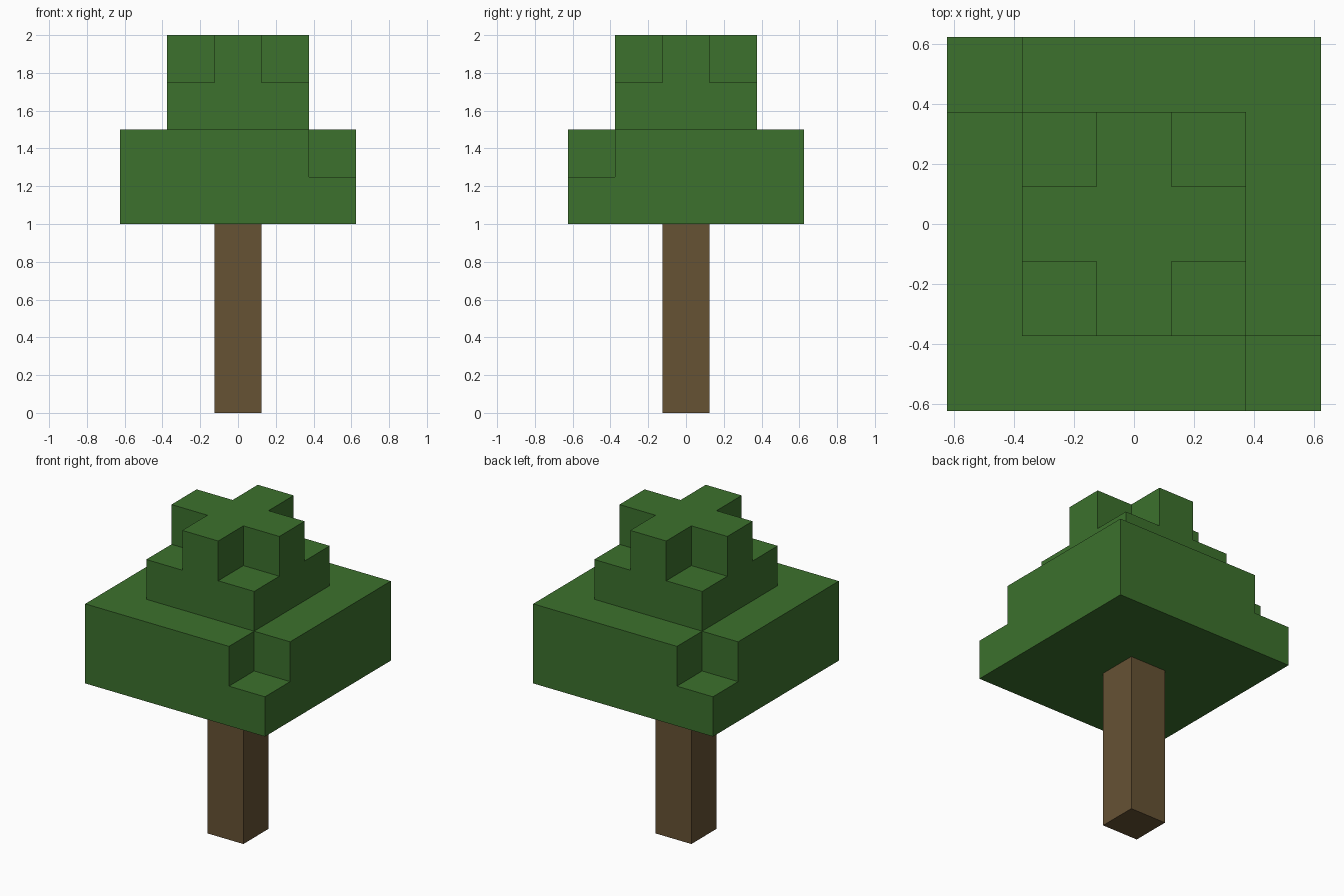
import bpy, bmesh, math

if "Cube" in bpy.data.objects:
    bpy.data.objects.remove(bpy.data.objects["Cube"])

U = 0.25  # block size


def material(name, rgb):
    m = bpy.data.materials.new(name)
    m.diffuse_color = (*rgb, 1.0)
    m.use_nodes = True
    m.node_tree.nodes["Principled BSDF"].inputs["Base Color"].default_value = m.diffuse_color
    return m


def add_object(name, bm, mat):
    mesh = bpy.data.meshes.new(name)
    bm.to_mesh(mesh)
    bm.free()
    mesh.materials.append(mat)
    ob = bpy.data.objects.new(name, mesh)
    bpy.context.collection.objects.link(ob)
    return ob


def blocks(name, cells, mat):
    """Skin of a set of unit cells, with flat areas merged."""
    bm = bmesh.new()
    verts = {}
    for cell in cells:
        for axis in range(3):
            for side in (-1, 1):
                neighbour = list(cell)
                neighbour[axis] += side
                if tuple(neighbour) in cells:
                    continue
                a, b = (axis + 1) % 3, (axis + 2) % 3
                loop = []
                for da, db in ((-1, -1), (1, -1), (1, 1), (-1, 1))[::side]:
                    p = [2 * c for c in cell]
                    p[axis] += side
                    p[a] += da
                    p[b] += db
                    key = tuple(p)
                    if key not in verts:
                        x, y, z = key
                        verts[key] = bm.verts.new(
                            (x * U / 2, y * U / 2, (z + 1) * U / 2))
                    loop.append(verts[key])
                bm.faces.new(loop)
    bmesh.ops.dissolve_limit(bm, angle_limit=math.radians(1),
                             verts=bm.verts[:], edges=bm.edges[:])
    return add_object(name, bm, mat)


def layer(z, r, keep=lambda x, y: True):
    span = range(-r, r + 1)
    return {(x, y, z) for x in span for y in span if keep(x, y)}


green = material("leaf green", (0.045, 0.165, 0.026))
brown = material("bark brown", (0.133, 0.084, 0.034))

# Trunk: a column four blocks tall
blocks("trunk", {(0, 0, z) for z in range(4)}, brown)

# Foliage: wide square, two notched corners, small square, cross on top
foliage = (layer(4, 2)
           | layer(5, 2, lambda x, y: x * y != -4)
           | layer(6, 1)
           | layer(7, 1, lambda x, y: x * y == 0))
blocks("foliage", foliage, green)
